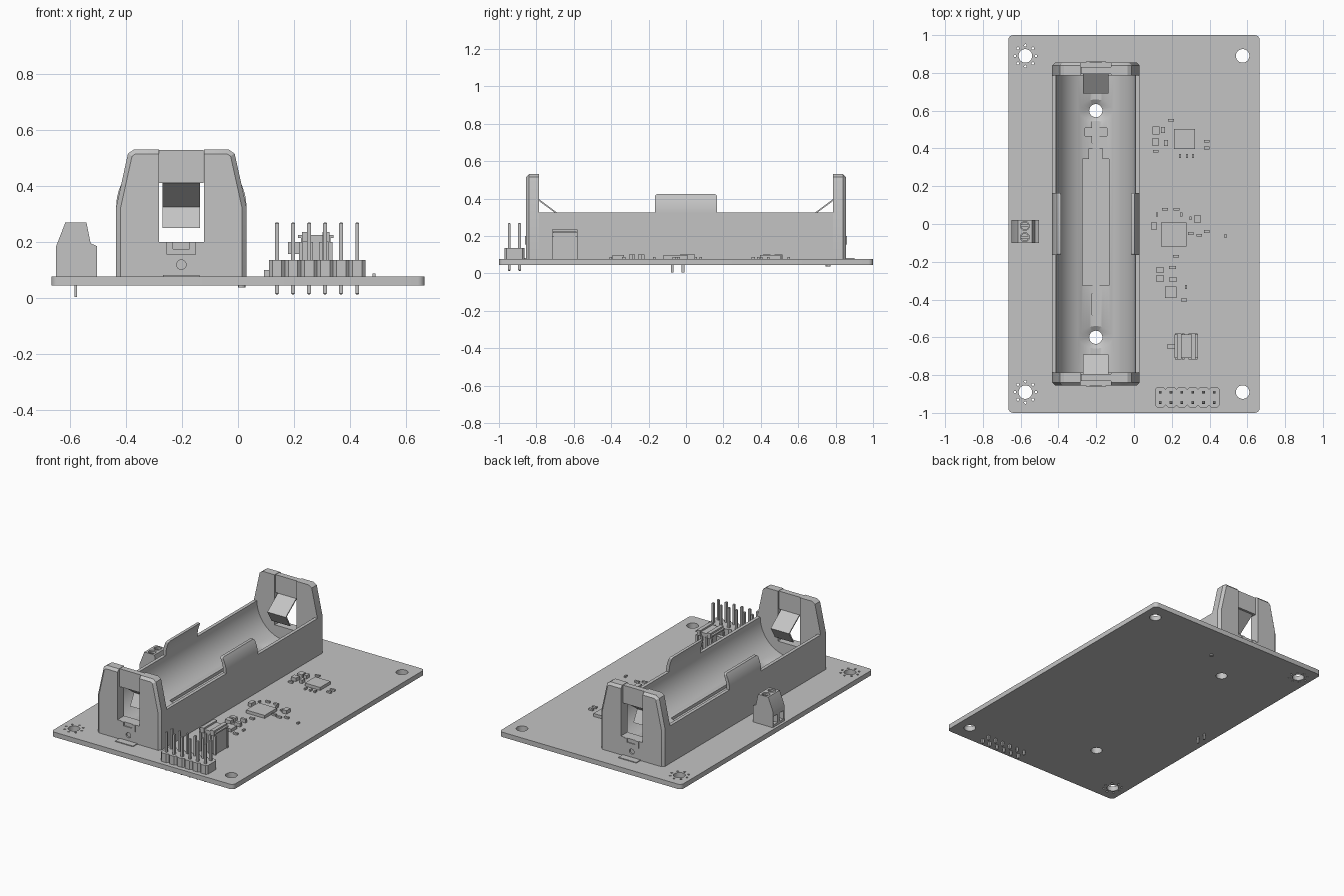
import bpy, bmesh
from math import sin, cos, pi, radians
from mathutils import Vector

if "Cube" in bpy.data.objects:
    bpy.data.objects.remove(bpy.data.objects["Cube"])

grey = bpy.data.materials.new("light grey")
grey.use_nodes = True
grey.diffuse_color = (0.55, 0.55, 0.55, 1)
grey.node_tree.nodes["Principled BSDF"].inputs["Base Color"].default_value = grey.diffuse_color
parts = []


def finish(name, bm):
    bmesh.ops.recalc_face_normals(bm, faces=bm.faces)
    mesh = bpy.data.meshes.new(name)
    bm.to_mesh(mesh)
    bm.free()
    mesh.materials.append(grey)
    ob = bpy.data.objects.new(name, mesh)
    bpy.context.collection.objects.link(ob)
    parts.append(ob)
    return ob


def add_prism(bm, outline, axis, lo, hi):
    place = {"x": lambda a, b, t: (t, a, b), "y": lambda a, b, t: (a, t, b),
             "z": lambda a, b, t: (a, b, t)}[axis]
    rings = [[bm.verts.new(place(a, b, t)) for a, b in outline] for t in (lo, hi)]
    for ring in rings:
        bm.faces.new(ring)
    n = len(outline)
    for i in range(n):
        j = (i + 1) % n
        bm.faces.new((rings[0][i], rings[0][j], rings[1][j], rings[1][i]))


def prisms(name, outlines, axis, lo, hi):
    bm = bmesh.new()
    for outline in outlines:
        add_prism(bm, outline, axis, lo, hi)
    return finish(name, bm)


def rect(cx, cy, w, h):
    return [(cx - w / 2, cy - h / 2), (cx + w / 2, cy - h / 2),
            (cx + w / 2, cy + h / 2), (cx - w / 2, cy + h / 2)]


def circle(cx, cy, r, n=24):
    return [(cx + r * cos(2 * pi * i / n), cy + r * sin(2 * pi * i / n)) for i in range(n)]


def chopped(cx, cy, w, h, c):
    x, y = w / 2, h / 2
    loop = [(x - c, -y), (x, c - y), (x, y - c), (x - c, y)]
    loop += [(-a, -b) for a, b in loop]
    return [(cx + a, cy + b) for a, b in loop]


def cut(target, cutter):
    mod = target.modifiers.new("cut", "BOOLEAN")
    mod.operation, mod.solver, mod.object = "DIFFERENCE", "EXACT", cutter
    bpy.context.view_layer.objects.active = target
    bpy.ops.object.modifier_apply(modifier=mod.name)
    parts.remove(cutter)
    bpy.data.objects.remove(cutter)


def bevel(ob, width, rule, segments=1):
    bm = bmesh.new()
    bm.from_mesh(ob.data)
    edges = [e for e in bm.edges if rule(e.verts[0].co, e.verts[1].co)]
    bmesh.ops.bevel(bm, geom=edges, offset=width, segments=segments, profile=0.5,
                    affect="EDGES", clamp_overlap=True)
    bm.to_mesh(ob.data)
    bm.free()


BOTTOM, TOP = 0.045, 0.077
MID = -0.202      # centre line of the holder
AXIS = 0.325      # height of the cell axis
RAD = 0.21
HALF = 0.232
INNER, OUTER = 0.786, 0.855

# Circuit board with mounting holes and rings of small holes
board = prisms("circuit_board", [rect(0, 0, 1.33, 2)], "z", BOTTOM, TOP)
bevel(board, 0.025, lambda a, b: abs(a.z - b.z) > 0.01, 4)
holes = [circle(x, y, 0.036) for x in (-0.575, 0.575) for y in (-0.89, 0.89)]
holes += [circle(MID, y, 0.035) for y in (-0.6, 0.6)]
holes += [circle(cx, cy, 0.007, 8) for y in (-0.89, 0.89) for cx, cy in circle(-0.575, y, 0.056, 8)]
cut(board, prisms("cutter", holes, "z", 0, 0.2))

# Cell holder trough
arc = [(MID + RAD * cos(a), AXIS + RAD * sin(a)) for a in [-pi * i / 40 for i in range(41)]]
outline = [(MID - HALF, AXIS), (MID - HALF, TOP), (MID + HALF, TOP), (MID + HALF, AXIS)] + arc
trough = prisms("holder_trough", [outline], "y", -INNER, INNER)
marks = [[(MID + a, b) for a, b in
          [(-0.07, -0.325), (0.07, -0.325), (0.07, 0.345), (0.035, 0.345),
           (0.035, 0.4), (-0.035, 0.4), (-0.035, 0.345), (-0.07, 0.345)]],
         rect(MID, -0.425, 0.04, 0.115)]
s, l = 0.02, 0.058
marks.append([(MID + a, 0.487 + b) for a, b in
              [(s, s), (s, l), (-s, l), (-s, s), (-l, s), (-l, -s),
               (-s, -s), (-s, -l), (s, -l), (s, -s), (l, -s), (l, s)]])
cut(trough, prisms("cutter", marks, "z", 0.108, 0.2))
for y in (-0.6, 0.6):
    bm = bmesh.new()
    bmesh.ops.create_cone(bm, cap_ends=True, segments=32, radius1=0.037, radius2=0.112, depth=0.05)
    bmesh.ops.translate(bm, verts=bm.verts, vec=(MID, y, 0.125))
    cut(trough, finish("cutter", bm))
cut(trough, prisms("cutter", [circle(MID, y, 0.035) for y in (-0.6, 0.6)], "z", 0, 0.2))

# Curved retaining tabs above the trough walls
for side, label in ((1, "left"), (-1, "right")):
    angles = [radians(28) * i / 8 for i in range(9)]
    ring = [(MID + side * RAD * cos(a), AXIS + RAD * sin(a)) for a in angles]
    ring += [(MID + side * HALF * cos(a), AXIS + RAD * sin(a)) for a in reversed(angles)]
    tab = prisms(label + "_retaining_tab", [ring], "y", -0.165, 0.165)
    peak = max(v.co.z for v in tab.data.vertices) - 0.002
    bevel(tab, 0.025, lambda a, b: abs(a.y - b.y) < 0.001 and min(a.z, b.z) > peak, 4)

# End walls, spring contacts and solder pads
wall_half = [(HALF, TOP), (HALF, AXIS), (0.19, 0.515), (0.168, 0.53)]
wall = [(MID + a, b) for a, b in wall_half] + [(MID - a, b) for a, b in reversed(wall_half)]
for side, label in ((-1, "front"), (1, "back")):
    def span(a, b):
        return sorted((side * a, side * b))
    end = prisms(label + "_end_wall", [wall], "y", *span(INNER, OUTER))
    bevel(end, 0.016, lambda a, b: min(a.y * side, b.y * side) > OUTER - 0.001
          and max(a.z, b.z) > TOP + 0.01)
    cut(end, prisms("cutter", [rect(MID, 0.4, 0.16, 0.4)], "y", *span(0.7, 0.9)))
    cut(end, prisms("cutter", [circle(MID, 0.119, 0.017, 16)], "y", *span(0.845, 0.9)))
    prisms(label + "_contact_top", [rect(MID, 0.469, 0.159, 0.118)], "y", *span(0.795, 0.832))
    path = [(0.81, 0.415), (0.69, 0.325), (0.735, 0.25)]
    strip = path + [(path[2][0] + 0.008, path[2][1]), (0.702, 0.325), (0.82, 0.412)]
    prisms(label + "_spring_tongue", [[(side * y, z) for y, z in strip]], "x", MID - 0.067, MID + 0.067)
    hook = [(-0.053, 0.2), (-0.053, 0.155), (0.053, 0.155), (0.053, 0.2),
            (0.03, 0.2), (0.03, 0.175), (-0.03, 0.175), (-0.03, 0.2)]
    prisms(label + "_contact_hook", [[(MID + a, b) for a, b in hook]], "y", *span(0.85, 0.861))
    prisms(label + "_solder_pad", [rect(MID, side * 0.86, 0.13, 0.08)], "z", TOP - 0.002, TOP + 0.005)
prisms("locating_peg", [circle(0.013, 0.76, 0.013, 12)], "z", 0.038, 0.09)

# Screw terminal with two wire openings
profile = [(-0.648, TOP), (-0.648, 0.185), (-0.615, 0.27), (-0.54, 0.27),
           (-0.525, 0.195), (-0.502, 0.185), (-0.502, TOP)]
terminal = prisms("screw_terminal", [profile], "y", -0.1, 0.02)
ways = (-0.07, -0.01)
cut(terminal, prisms("cutter", [circle(-0.578, y, 0.024, 16) for y in ways], "z", 0.245, 0.3))
cut(terminal, prisms("cutter", [rect(y, 0.12, 0.042, 0.055) for y in ways], "x", -0.7, -0.6))
screws = prisms("terminal_screws", [circle(-0.578, y, 0.021, 16) for y in ways], "z", 0.24, 0.262)
cut(screws, prisms("cutter", [rect(-0.578, y, 0.06, 0.008) for y in ways], "z", 0.252, 0.3))
prisms("terminal_pins", [rect(-0.578, y, 0.01, 0.014) for y in (-0.073, -0.016)], "z", 0.004, 0.08)

# Two-row pin header
columns = [0.139 + 0.0572 * i for i in range(6)]
prisms("header_base", [chopped(x, -0.917, 0.0572, 0.108, 0.012) for x in columns], "z", TOP, 0.135)
pins = prisms("header_pins", [rect(x, y, 0.014, 0.014) for x in columns for y in (-0.89, -0.945)],
              "z", 0.013, 0.27)
bevel(pins, 0.004, lambda a, b: abs(a.z - b.z) < 0.01)

# Side switch on legs
prisms("switch_body", [rect(0.277, -0.648, 0.105, 0.115)], "z", TOP, 0.22)
prisms("switch_cap", [rect(0.277, -0.648, 0.125, 0.125)], "z", 0.215, 0.224)
prisms("switch_cap_lugs", [rect(x, -0.648, 0.025, 0.138) for x in (0.24, 0.314)], "z", 0.2, 0.235)
prisms("switch_legs", [rect(x, y, 0.014, 0.012) for x in (0.225, 0.26, 0.295, 0.33)
                       for y in (-0.585, -0.711)], "z", TOP, 0.2)
prisms("switch_button", [rect(0.2, -0.648, 0.045, 0.028)], "z", 0.157, 0.2)

# Square chips
prisms("chips", [rect(0.267, 0.45, 0.112, 0.108), rect(0.21, -0.055, 0.136, 0.128),
                 rect(0.195, -0.362, 0.06, 0.06)], "z", TOP, 0.097)

# Small surface components: x, y, width, depth
large = [(0.116, 0.495, 0.037, 0.042), (0.153, 0.497, 0.021, 0.032), (0.114, 0.434, 0.037, 0.037),
         (0.169, 0.429, 0.021, 0.032), (0.106, -0.01, 0.026, 0.042), (0.335, 0.026, 0.032, 0.042),
         (0.138, -0.243, 0.042, 0.026), (0.138, -0.288, 0.042, 0.032), (0.206, -0.293, 0.042, 0.021),
         (0.204, -0.23, 0.037, 0.016)]
small = [(0.116, 0.386), (0.196, 0.55), (0.386, 0.439), (0.386, 0.402), (0.265, -0.402),
         (0.164, 0.079), (0.225, 0.079), (0.222, -0.17), (0.3, -0.05), (0.345, -0.06), (0.385, -0.04)]
upright = [(0.243, 0.36), (0.28, 0.36), (0.312, 0.36), (0.275, -0.333), (0.25, 0.05),
           (0.3, 0.03), (0.122, 0.05), (0.485, -0.063)]
prisms("large_components", [rect(*c) for c in large], "z", TOP, 0.1)
prisms("small_components", [rect(x, y, 0.03, 0.014) for x, y in small]
       + [rect(x, y, 0.011, 0.02) for x, y in upright], "z", TOP, 0.088)

# Smooth round surfaces, keep edges sharp
bpy.ops.object.select_all(action="DESELECT")
for ob in parts:
    ob.select_set(True)
bpy.context.view_layer.objects.active = board
bpy.ops.object.shade_smooth_by_angle(angle=radians(30))
